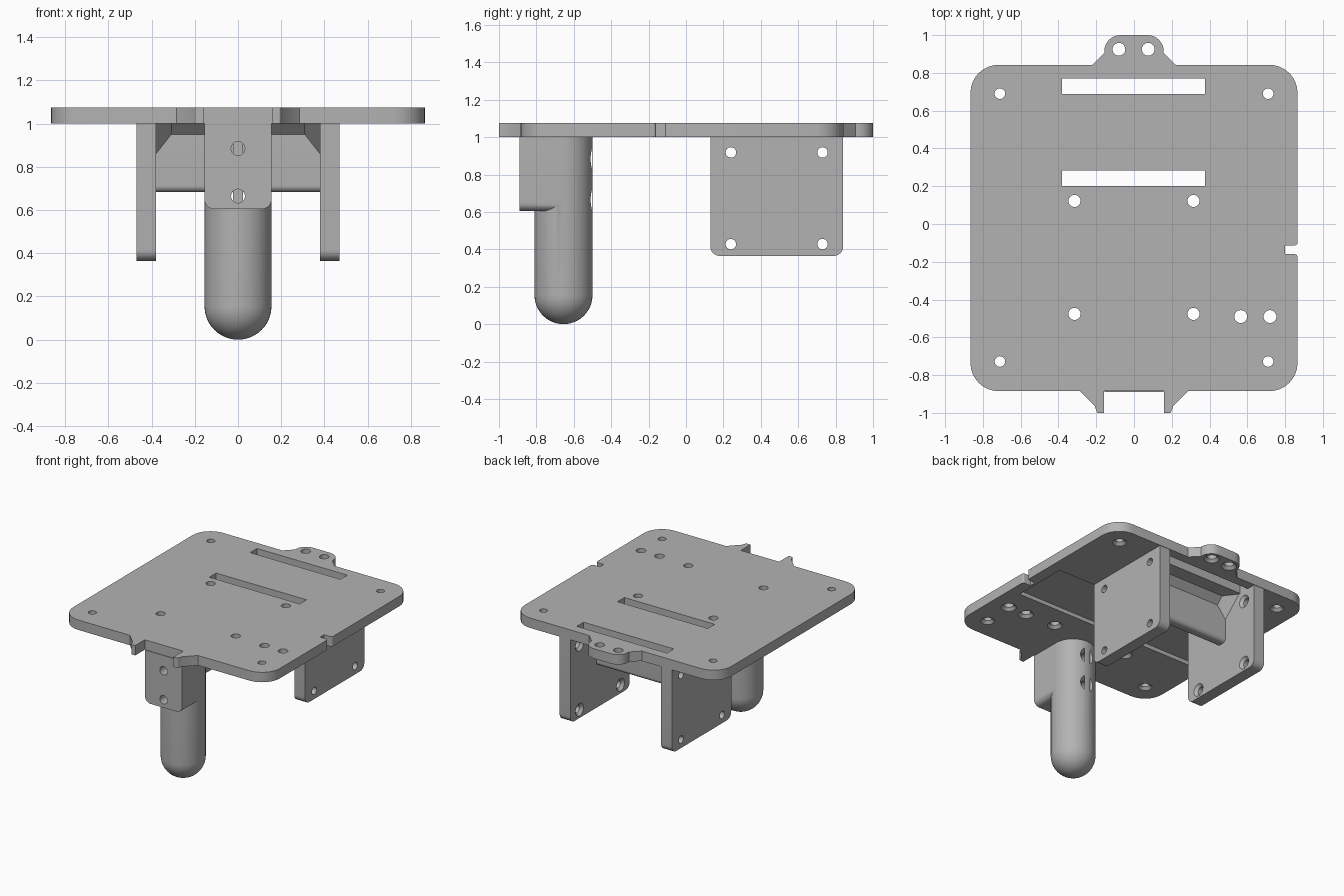
import bpy, bmesh, math
from mathutils import Vector, Matrix

if "Cube" in bpy.data.objects:
    bpy.data.objects.remove(bpy.data.objects["Cube"])

grey = bpy.data.materials.new("plain_grey")
grey.diffuse_color = (0.45, 0.45, 0.45, 1)
grey.use_nodes = True
grey.node_tree.nodes["Principled BSDF"].inputs["Base Color"].default_value = grey.diffuse_color


def finish(name, bm):
    bmesh.ops.recalc_face_normals(bm, faces=bm.faces)
    me = bpy.data.meshes.new(name)
    bm.to_mesh(me)
    bm.free()
    ob = bpy.data.objects.new(name, me)
    bpy.context.collection.objects.link(ob)
    me.materials.append(grey)
    return ob


def rounded(pts, steps=8):
    """Outline from (u, v, radius) corners, with arcs where radius > 0."""
    out = []
    for i, (u, v, r) in enumerate(pts):
        p = Vector((u, v))
        if r == 0:
            out.append(p)
            continue
        a = (Vector(pts[i - 1][:2]) - p).normalized()
        b = (Vector(pts[(i + 1) % len(pts)][:2]) - p).normalized()
        half = a.angle(b) / 2
        c = p + (a + b).normalized() * r / math.sin(half)
        s = p + a * r / math.tan(half) - c
        e = p + b * r / math.tan(half) - c
        turn = math.atan2(s.x * e.y - s.y * e.x, s.dot(e))
        out += [c + Matrix.Rotation(turn * k / steps, 2) @ s for k in range(steps + 1)]
    return out


# Maps outline (u, v) plus extrusion w to x, y, z
AXES = {"x": lambda u, v, w: (w, u, v),
        "y": lambda u, v, w: (u, w, v),
        "z": lambda u, v, w: (u, v, w)}


def prism(name, pts, axis, lo, hi):
    bm = bmesh.new()
    f = AXES[axis]
    ring = rounded(pts)
    a = [bm.verts.new(f(u, v, lo)) for u, v in ring]
    b = [bm.verts.new(f(u, v, hi)) for u, v in ring]
    bm.faces.new(a)
    bm.faces.new(b)
    for i in range(len(a)):
        bm.faces.new((a[i - 1], a[i], b[i], b[i - 1]))
    return finish(name, bm)


def box(name, x0, x1, y0, y1, z0, z1):
    return prism(name, [(x0, y0, 0), (x1, y0, 0), (x1, y1, 0), (x0, y1, 0)], "z", z0, z1)


def revolve(name, profile, axis, u, v, n=24):
    """Turned solid from (radius, w) points along an axis through (u, v)."""
    bm = bmesh.new()
    f = AXES[axis]
    rings = [[bm.verts.new(f(u + r * math.cos(2 * math.pi * k / n),
                             v + r * math.sin(2 * math.pi * k / n), w))
              for k in range(n)] for r, w in profile]
    bm.faces.new(rings[0])
    bm.faces.new(rings[-1])
    for p, q in zip(rings, rings[1:]):
        for k in range(n):
            bm.faces.new((p[k - 1], p[k], q[k], q[k - 1]))
    return finish(name, bm)


def screw_cutter(axis, u, v, r, sunk, far):
    """Drill that widens into a countersink at the surface w = sunk."""
    d = math.copysign(1, far - sunk)
    prof = [(r + .03, sunk - .01 * d), (r + .02, sunk), (r, sunk + .02 * d), (r, far)]
    return revolve("drill", prof, axis, u, v)


def boolean(ob, others, op="DIFFERENCE"):
    for o in others:
        m = ob.modifiers.new("cut", "BOOLEAN")
        m.operation, m.solver, m.object = op, "EXACT", o
    bpy.context.view_layer.update()
    ev = ob.evaluated_get(bpy.context.evaluated_depsgraph_get())
    me = bpy.data.meshes.new_from_object(ev)
    ob.modifiers.clear()
    ob.data = me
    for o in others:
        bpy.data.objects.remove(o)


# Top plate with rear tab, front prongs and side cable notch
B, T = 1.0, 1.075
right = [(.16, -.885, 0), (.16, -1, 0), (.195, -1, .008), (.207, -.965, 0), (.285, -.885, 0),
         (.866, -.885, .15), (.866, -.16, .015), (.80, -.16, 0), (.80, -.113, 0),
         (.866, -.113, .015), (.866, .843, .15), (.22, .843, 0), (.157, .905, 0), (.157, 1, .085)]
left = [(-x, y, r) for x, y, r in reversed(right) if not (y in (-.16, -.113))]
plate = prism("top_plate", right + left, "z", B, T)
holes = [(sx * .71, y, .028) for sx in (-1, 1) for y in (.69, -.728)]
holes += [(sx * .315, y, .032) for sx in (-1, 1) for y in (.122, -.476)]
holes += [(.565, -.49, .034), (.72, -.49, .034), (.075, .925, .034), (-.08, .925, .034)]
cuts = [box("strap_slot", -.38, .376, y, y + .082, .9, 1.2) for y in (.2, .688)]
cuts.append(box("board_pocket", -.75, .78, -.3, .13, .9, B + .03))
cuts += [screw_cutter("z", x, y, r, B, 1.2) for x, y, r in holes]
boolean(plate, cuts)

# Side brackets hanging below the plate
for s, side in ((-1, "left"), (1, "right")):
    br = prism(side + "_bracket", [(.13, .365, .05), (.84, .365, .05), (.84, B, 0), (.13, B, 0)],
               "x", *sorted((s * .38, s * .47)))
    boolean(br, [screw_cutter("x", y, z, .028, s * .38, s * .6)
                 for y in (.24, .73) for z in (.918, .428)])

# Cross bar between the brackets, flared where it meets the plate
Y0, Y1 = .443, .53
prism("cross_bar", [(Y0, .683, .03), (Y1, .683, .03), (Y1, .95, 0), (Y1 + .05, B, 0),
                    (Y0 - .05, B, 0), (Y0, .95, 0)], "x", -.38, .38)

# Corner gussets joining bar, bracket and plate
for s in (-1, 1):
    for y, d in ((Y0, -1), (Y1, 1)):
        bm = bmesh.new()
        vs = [bm.verts.new(p) for p in ((s * .38, y, B), (s * .27, y, B),
                                        (s * .38, y, .86), (s * .38, y + d * .145, B))]
        for i in range(4):
            bm.faces.new(vs[:i] + vs[i + 1:])
        finish("corner_gusset", bm)

# Round-ended grip post with its square mounting block
R, CY = .155, -.655
prof = [(R * math.sin(a), R - R * math.cos(a))
        for a in [math.pi / 2 * k / 12 for k in range(13)]]
prof[0] = (.002, 0)
post = revolve("grip_post", prof + [(R, B)], "z", 0, CY, 48)
block = prism("mount_block", [(-R, .605, .045), (R, .605, .045), (R, B, 0), (-R, B, 0)],
              "y", -.89, CY)
boolean(post, [block], "UNION")
boolean(post, [screw_cutter("y", 0, z, .032, CY + R - .012, -1) for z in (.885, .665)])

# Smooth round surfaces, keep edges sharp
for ob in bpy.context.scene.objects:
    ob.select_set(True)
    bpy.context.view_layer.objects.active = ob
bpy.ops.object.shade_smooth_by_angle(angle=math.radians(30))
